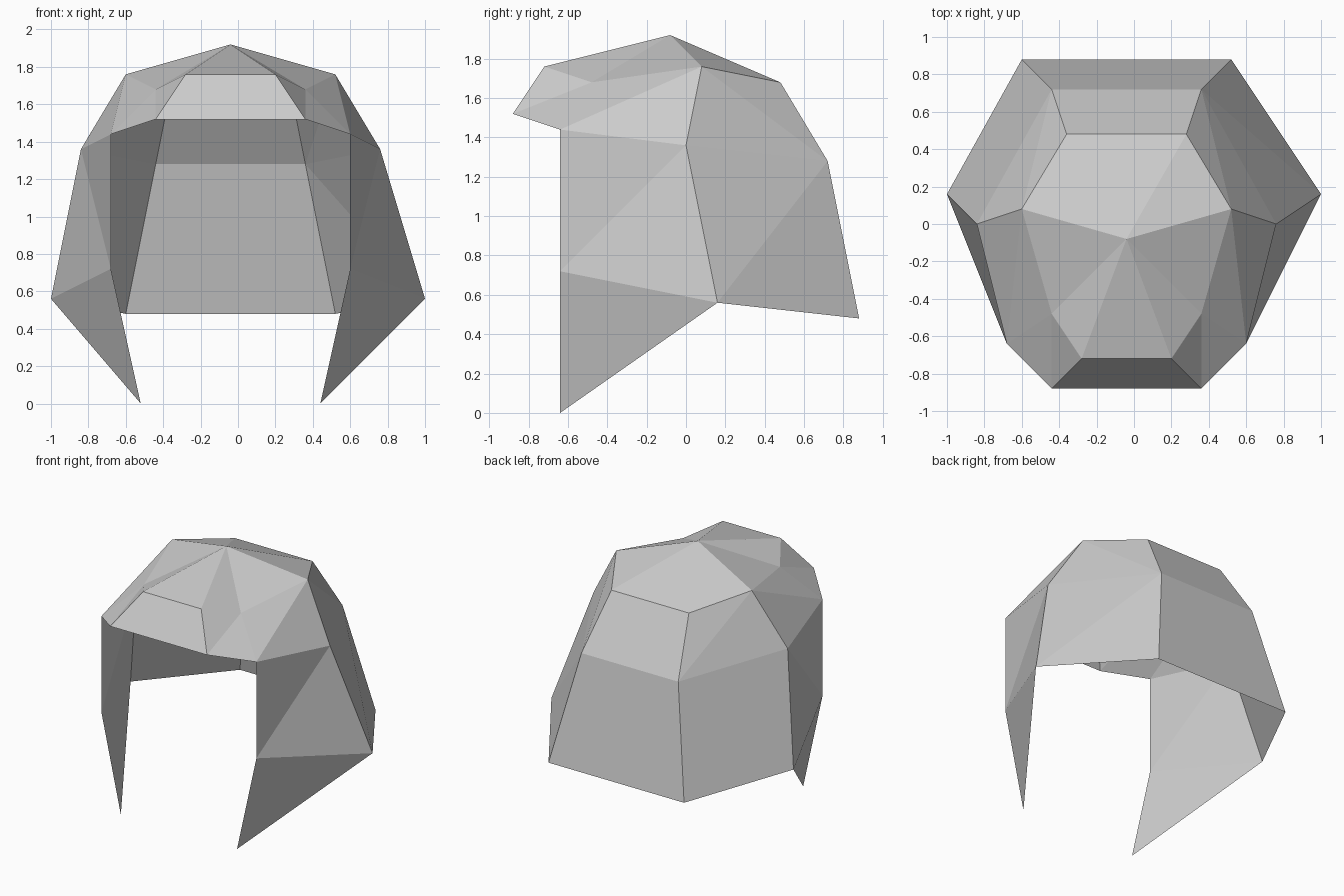
import bpy, bmesh

cube = bpy.data.objects.get("Cube")
if cube:
    bpy.data.objects.remove(cube, do_unlink=True)

# Plain grey material
grey = bpy.data.materials.new("plain_grey")
grey.use_nodes = True
colour = (0.6, 0.6, 0.6, 1)
grey.diffuse_color = colour
grey.node_tree.nodes["Principled BSDF"].inputs["Base Color"].default_value = colour

MID = -0.04  # symmetry plane

# Corner points of one half: distance from the symmetry plane, y, z
half = {
    "brow": (0.24, -0.72, 1.76),
    "brim": (0.40, -0.88, 1.52),
    "forehead": (0.40, -0.48, 1.68),
    "temple": (0.64, -0.64, 1.44),
    "crown": (0.56, 0.08, 1.76),
    "side": (0.80, 0.0, 1.36),
    "flare": (0.96, 0.16, 0.56),
    "cheek": (0.64, -0.64, 0.72),
    "tip": (0.48, -0.64, 0.0),
    "back_top": (0.32, 0.48, 1.68),
    "back_mid": (0.40, 0.72, 1.28),
    "back_low": (0.56, 0.88, 0.48),
}

# Facets repeated on both sides
side_panels = [
    "apex brow forehead", "apex forehead crown", "apex crown back_top",
    "brow brim forehead", "brim temple forehead", "forehead temple crown",
    "temple side crown", "temple cheek side", "cheek flare side",
    "cheek tip flare", "crown back_mid back_top", "crown side back_mid",
    "side flare back_mid", "flare back_low back_mid",
]

# Strips that span from one side to the other
bridges = [("brow", "brim"), ("back_top", "back_mid"), ("back_mid", "back_low")]

bm = bmesh.new()
apex = bm.verts.new((MID, -0.08, 1.92))
sides = []
for sign in (-1, 1):
    points = {"apex": apex}
    for name, (x, y, z) in half.items():
        # The left flare sticks out a little further
        extra = 0.08 if name == "flare" and sign > 0 else 0
        points[name] = bm.verts.new((MID + sign * (x + extra), y, z))
    sides.append(points)
    for panel in side_panels:
        bm.faces.new([points[n] for n in panel.split()])

right, left = sides
for a, b in bridges:
    bm.faces.new((right[a], right[b], left[b], left[a]))
for name in ("brow", "back_top"):
    bm.faces.new((apex, right[name], left[name]))

# Turn the whole shell outward
bmesh.ops.recalc_face_normals(bm, faces=bm.faces)
if apex.link_faces[0].normal.z < 0:
    bmesh.ops.reverse_faces(bm, faces=bm.faces)

mesh = bpy.data.meshes.new("faceted_hood")
bm.to_mesh(mesh)
bm.free()
mesh.materials.append(grey)
hood = bpy.data.objects.new("faceted_hood", mesh)
bpy.context.collection.objects.link(hood)
